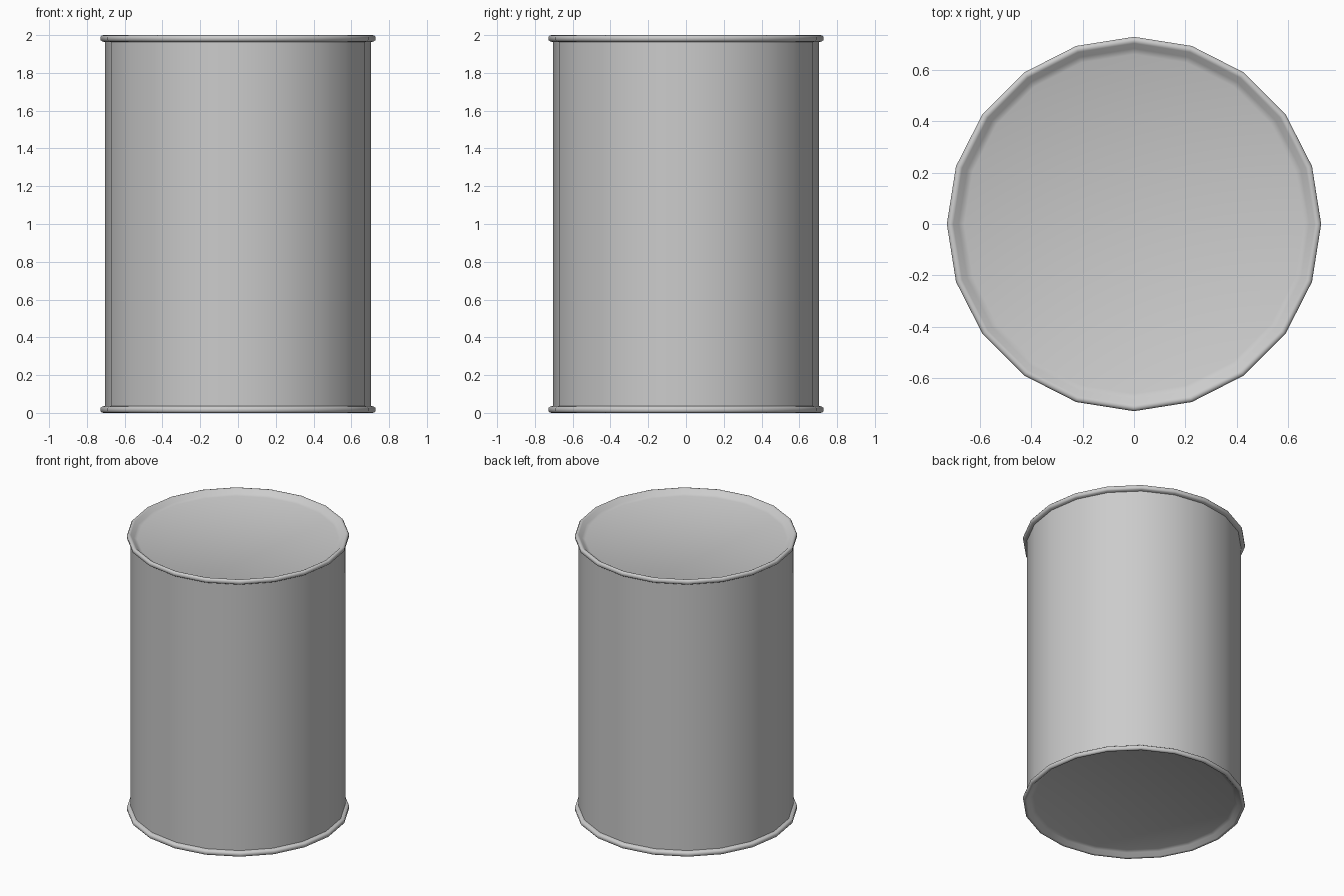
import bpy, bmesh, math

if "Cube" in bpy.data.objects:
    bpy.data.objects.remove(bpy.data.objects["Cube"])

SIDES = 20


def lathe(name, profile):
    """Revolve (radius, z) points around z and cap both ends."""
    bm = bmesh.new()
    rings = []
    for r, z in profile:
        rings.append([bm.verts.new((r * math.cos(2 * math.pi * i / SIDES),
                                    r * math.sin(2 * math.pi * i / SIDES), z))
                      for i in range(SIDES)])
    for a, b in zip(rings, rings[1:]):
        for i in range(SIDES):
            j = (i + 1) % SIDES
            bm.faces.new((a[i], a[j], b[j], b[i]))
    bm.faces.new(rings[0])
    bm.faces.new(rings[-1])
    bmesh.ops.recalc_face_normals(bm, faces=bm.faces)
    mesh = bpy.data.meshes.new(name)
    bm.to_mesh(mesh)
    bm.free()
    ob = bpy.data.objects.new(name, mesh)
    bpy.context.collection.objects.link(ob)
    bpy.ops.object.select_all(action='DESELECT')
    bpy.context.view_layer.objects.active = ob
    ob.select_set(True)
    bpy.ops.object.shade_smooth_by_angle(angle=math.radians(75))
    return ob


# One end: recessed lid edge, rolled rim, underside of the rim, wall
end = [(0.660, 0.035), (0.682, 0.026), (0.703, 0.004), (0.712, 0.0), (0.722, 0.002),
       (0.728, 0.010), (0.728, 0.027), (0.718, 0.034), (0.703, 0.037)]

# Barrel with matching rims and lids at bottom and top
lathe("barrel", end + [(r, 2 - z) for r, z in reversed(end)])
